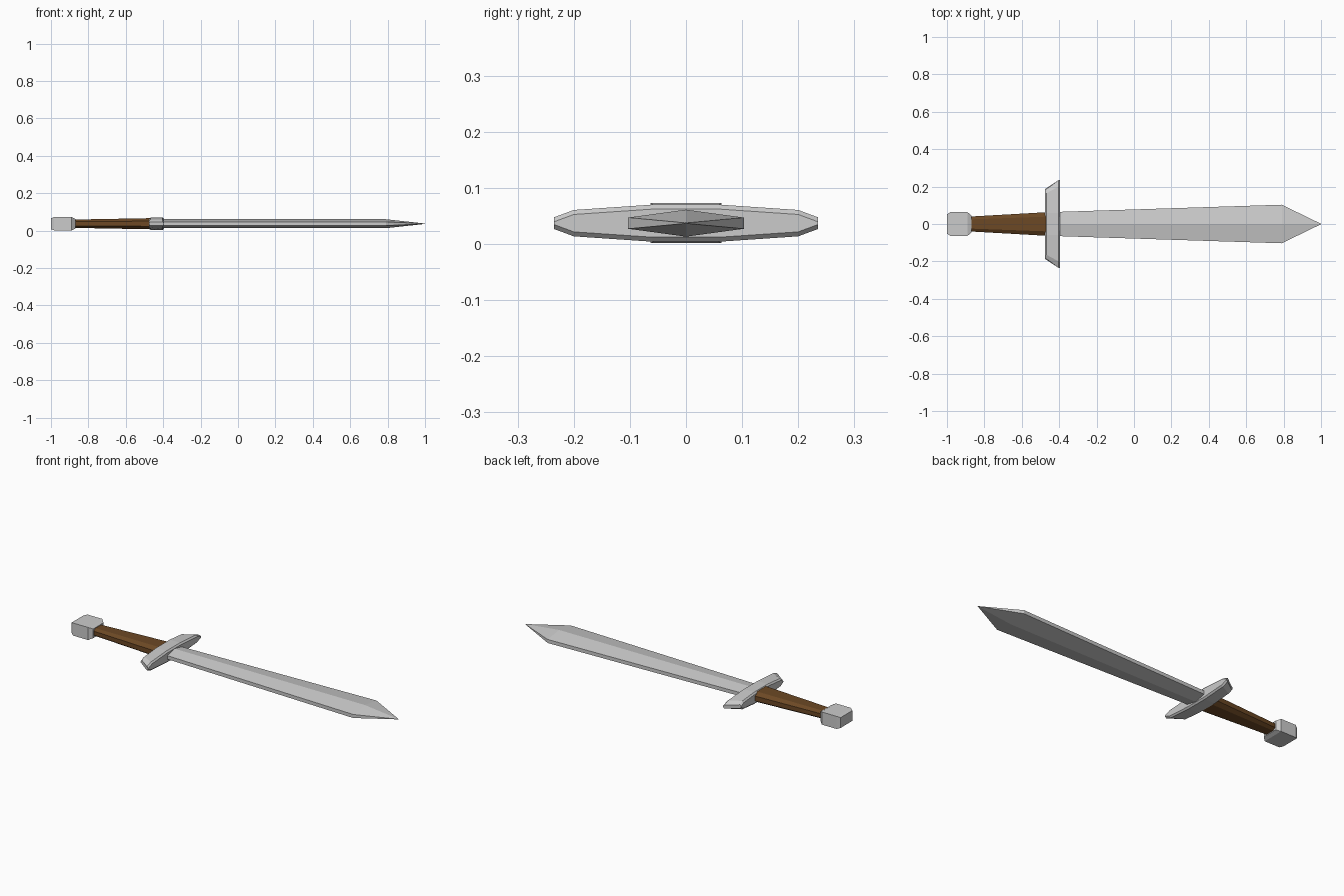
import bpy, bmesh

if "Cube" in bpy.data.objects:
    bpy.data.objects.remove(bpy.data.objects["Cube"])

ZC = 0.037  # height of the sword's centre plane


def loft(name, sections, color=None):
    """Skin a list of equal-length point rings and cap both ends."""
    bm = bmesh.new()
    rings = [[bm.verts.new((x, y, z + ZC)) for x, y, z in s] for s in sections]
    n = len(rings[0])
    for a, b in zip(rings, rings[1:]):
        for i in range(n):
            j = (i + 1) % n
            bm.faces.new((a[i], a[j], b[j], b[i]))
    bm.faces.new(rings[0])
    bm.faces.new(rings[-1])
    bmesh.ops.remove_doubles(bm, verts=bm.verts, dist=1e-5)
    bmesh.ops.recalc_face_normals(bm, faces=bm.faces)
    mesh = bpy.data.meshes.new(name)
    bm.to_mesh(mesh)
    bm.free()
    obj = bpy.data.objects.new(name, mesh)
    bpy.context.collection.objects.link(obj)
    if color:
        mat = bpy.data.materials.new(name + "_colour")
        mat.diffuse_color = color
        mat.use_nodes = True
        mat.node_tree.nodes["Principled BSDF"].inputs["Base Color"].default_value = mat.diffuse_color
        mesh.materials.append(mat)
    return obj


def blade_ring(x, w, ridge, edge):
    return [(x, 0, ridge), (x, w, edge), (x, w, -edge),
            (x, 0, -ridge), (x, -w, -edge), (x, -w, edge)]


def octagon(x, w, h, cy, cz):
    return [(x, w, cz), (x, cy, h), (x, -cy, h), (x, -w, cz),
            (x, -w, -cz), (x, -cy, -h), (x, cy, -h), (x, w, -cz)]


def box_ring(x, w, h):
    return [(x, w, h), (x, -w, h), (x, -w, -h), (x, w, -h)]


# Blade: ridged, blunt-edged section widening to the point
loft("blade", [blade_ring(-0.43, 0.064, 0.024, 0.010),
               blade_ring(0.79, 0.103, 0.024, 0.010),
               blade_ring(1.0, 0.001, 0.001, 0.0005)])

# Grip: tapered octagon
loft("grip", [octagon(-0.89, 0.039, 0.022, 0.024, 0.011),
              octagon(-0.45, 0.064, 0.030, 0.040, 0.014)],
     (0.15, 0.065, 0.018, 1))

# Pommel: block with chamfered ends
loft("pommel", [box_ring(-1.0, 0.052, 0.029), box_ring(-0.983, 0.063, 0.0355),
                box_ring(-0.89, 0.063, 0.0355), box_ring(-0.87, 0.046, 0.026)])


# Crossguard: bar along y, its ends swept towards the blade
def guard_ring(y_back, y_front, h):
    xb, xf, c = -0.475, -0.395, 0.008
    return [(xb, y_back, h - c), (xb + c, y_back, h), (xf - c, y_front, h),
            (xf, y_front, h - c), (xf, y_front, c - h), (xf - c, y_front, -h),
            (xb + c, y_back, -h), (xb, y_back, c - h)]


half = [(0.06, 0.06, 0.033), (0.165, 0.2, 0.0235), (0.187, 0.235, 0.0105)]
stations = [(-b, -f, h) for b, f, h in reversed(half)] + half
loft("crossguard", [guard_ring(*s) for s in stations])
